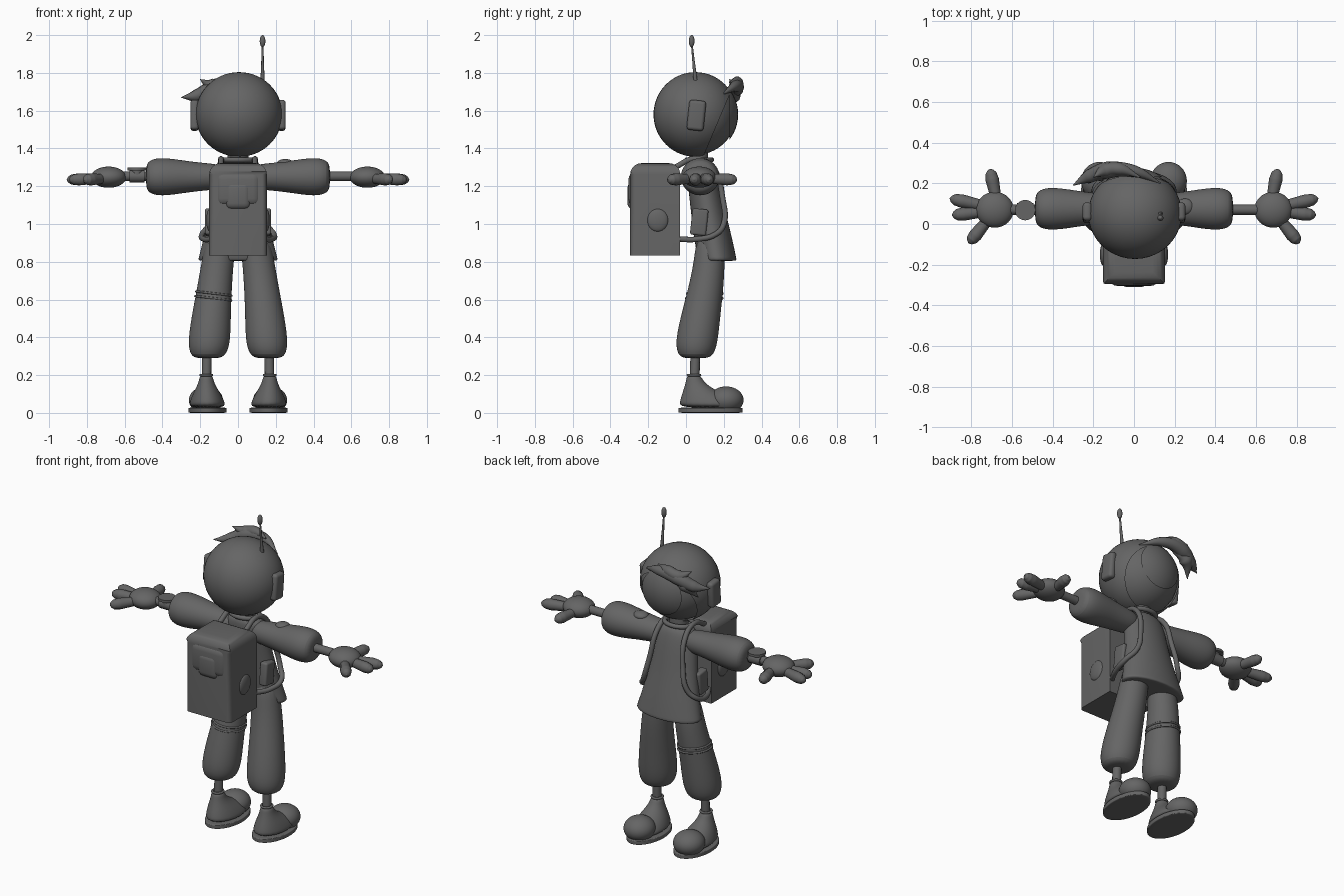
import bpy, bmesh
from math import cos, sin, pi, radians
from mathutils import Vector, Matrix

default_cube = bpy.data.objects.get("Cube")
if default_cube:
    bpy.data.objects.remove(default_cube, do_unlink=True)

grey = bpy.data.materials.new("plain_grey")
grey.use_nodes = True
grey.diffuse_color = (0.13, 0.13, 0.13, 1)
grey.node_tree.nodes["Principled BSDF"].inputs["Base Color"].default_value = grey.diffuse_color


def finish(name, bm, subdivide=0):
    """Turn a bmesh into a smooth, coloured object."""
    bmesh.ops.recalc_face_normals(bm, faces=bm.faces)
    mesh = bpy.data.meshes.new(name)
    bm.to_mesh(mesh)
    bm.free()
    mesh.materials.append(grey)
    part = bpy.data.objects.new(name, mesh)
    bpy.context.collection.objects.link(part)
    if subdivide:
        modifier = part.modifiers.new("smooth", "SUBSURF")
        modifier.levels = modifier.render_levels = subdivide
    bpy.ops.object.select_all(action="DESELECT")
    part.select_set(True)
    bpy.context.view_layer.objects.active = part
    bpy.ops.object.shade_smooth_by_angle(angle=radians(40))
    return part


def loft(name, rings, axis="z", subdivide=2, sides=20):
    """Skin ellipses given as (centre, radius, radius), stacked along an axis."""
    bm = bmesh.new()
    loops = []
    for centre, ra, rb in rings:
        loop = []
        for i in range(sides):
            a, b = ra * cos(2 * pi * i / sides), rb * sin(2 * pi * i / sides)
            offset = Vector((a, b, 0)) if axis == "z" else Vector((0, a, b))
            loop.append(bm.verts.new(Vector(centre) + offset))
        loops.append(loop)
    for low, high in zip(loops, loops[1:]):
        for i in range(sides):
            j = (i + 1) % sides
            bm.faces.new((low[i], low[j], high[j], high[i]))
    bm.faces.new(loops[0])
    bm.faces.new(loops[-1])
    return finish(name, bm, subdivide)


def ball(name, centre, size, cut=None):
    """Ellipsoid; cut = (plane point, normal) removes the side the normal points to."""
    bm = bmesh.new()
    bmesh.ops.create_uvsphere(bm, u_segments=40, v_segments=28, radius=1)
    bmesh.ops.transform(bm, matrix=Matrix.Translation(centre) @ Matrix.Diagonal((*size, 1)), verts=bm.verts)
    if cut:
        bmesh.ops.bisect_plane(bm, geom=bm.verts[:] + bm.edges[:] + bm.faces[:],
                               plane_co=cut[0], plane_no=cut[1], clear_outer=True)
    return finish(name, bm)


def box(name, centre, size, bevel, turn=0, axis="X"):
    """Rounded box."""
    bm = bmesh.new()
    bmesh.ops.create_cube(bm, size=1)
    bmesh.ops.transform(bm, matrix=Matrix.Diagonal((*size, 1)), verts=bm.verts)
    bmesh.ops.bevel(bm, geom=bm.edges[:], offset=bevel, segments=4, profile=0.5, affect="EDGES")
    place = Matrix.Translation(centre) @ Matrix.Rotation(radians(turn), 4, axis)
    bmesh.ops.transform(bm, matrix=place, verts=bm.verts)
    return finish(name, bm)


def tube(name, points, thickness, taper=None, closed=False):
    """Round tube along a smooth path, with an optional radius factor per point."""
    curve = bpy.data.curves.new(name, "CURVE")
    curve.dimensions = "3D"
    curve.bevel_depth, curve.bevel_resolution = thickness, 3
    curve.resolution_u, curve.use_fill_caps = 8, True
    spline = curve.splines.new("BEZIER")
    spline.bezier_points.add(len(points) - 1)
    spline.use_cyclic_u = closed
    for i, (point, position) in enumerate(zip(spline.bezier_points, points)):
        point.co = position
        point.handle_left_type = point.handle_right_type = "AUTO"
        point.radius = taper[i] if taper else 1
    curve.materials.append(grey)
    part = bpy.data.objects.new(name, curve)
    bpy.context.collection.objects.link(part)
    bpy.ops.object.select_all(action="DESELECT")
    part.select_set(True)
    bpy.context.view_layer.objects.active = part
    bpy.ops.object.convert(target="MESH")
    bpy.ops.object.shade_smooth_by_angle(angle=radians(40))
    return part


def hoop(name, centre, rx, ry, thickness, tilt=0):
    """Horizontal ring, tilted sideways by a height per unit of x."""
    path = []
    for i in range(12):
        x, y = rx * cos(pi * i / 6), ry * sin(pi * i / 6)
        path.append(Vector(centre) + Vector((x, y, tilt * x)))
    return tube(name, path, thickness, closed=True)


# Head: open helmet shell, face and raised visor
head = Vector((0.005, 0.05, 1.58))
opening = head + Vector((0, 0.2, 0.15))
ball("helmet", head, (0.23, 0.222, 0.224), (opening, (0, 0.92, -0.39)))
ball("face", head, (0.22, 0.216, 0.214))
ball("visor", head, (0.225, 0.226, 0.222), (head + Vector((0, 0.18, 0)), (0, -1, 0)))
ball("antenna_tip", (0.13, 0.03, 1.968), (0.015, 0.015, 0.032))
tube("antenna_rod", [(0.13, 0.05, 1.76), (0.13, 0.04, 1.86), (0.13, 0.031, 1.95)], 0.007, [1.6, 1, 0.7])

# Hair swept over the brow
tube("hair_sweep", [(0.13, 0.2, 1.69), (0, 0.26, 1.73), (-0.13, 0.265, 1.72), (-0.22, 0.235, 1.68),
                    (-0.3, 0.19, 1.67)], 0.042, [0.1, 0.7, 1, 0.8, 0.05])
tube("hair_top_lock", [(0.03, 0.23, 1.75), (-0.07, 0.27, 1.75), (-0.14, 0.265, 1.735), (-0.2, 0.23, 1.765)],
     0.035, [0.1, 0.9, 1, 0.05])
tube("hair_side_lock", [(-0.08, 0.25, 1.71), (-0.17, 0.25, 1.68), (-0.225, 0.2, 1.6)], 0.04, [0.3, 1, 0.05])

# Neck, collar and flared tunic
loft("neck", [((0, 0.07, 1.28), 0.055, 0.05), ((0, 0.065, 1.42), 0.055, 0.05)], subdivide=0)
hoop("collar", (0, 0.07, 1.34), 0.085, 0.065, 0.014)
loft("tunic", [((0, 0.165, 0.805), 0.215, 0.105), ((0, 0.165, 0.807), 0.215, 0.105),
               ((0, 0.145, 0.92), 0.185, 0.102), ((0, 0.118, 1.06), 0.155, 0.093),
               ((0, 0.095, 1.2), 0.14, 0.085), ((0, 0.08, 1.29), 0.135, 0.075),
               ((0, 0.072, 1.335), 0.085, 0.058)])

# Backpack with rounded upper and outer edges
bm = bmesh.new()
bmesh.ops.create_cube(bm, size=1)
bmesh.ops.transform(bm, matrix=Matrix.Translation((0, -0.163, 1.077)) @ Matrix.Diagonal((0.305, 0.265, 0.49, 1)),
                    verts=bm.verts)
rounded = [e for e in bm.edges if all(v.co.z > 1.2 for v in e.verts)]
bmesh.ops.bevel(bm, geom=rounded, offset=0.06, segments=6, profile=0.5, affect="EDGES")
upright = [e for e in bm.edges if all(v.co.y < -0.29 for v in e.verts)
           and abs(e.verts[0].co.z - e.verts[1].co.z) > 0.3]
bmesh.ops.bevel(bm, geom=upright, offset=0.025, segments=4, profile=0.5, affect="EDGES")
finish("backpack", bm)
box("backpack_flap", (0, -0.255, 1.185), (0.25, 0.1, 0.19), 0.045)
box("backpack_flap_tongue", (0, -0.27, 1.15), (0.14, 0.08, 0.15), 0.035)

for side, label in ((1, "left"), (-1, "right")):
    def at(x, y, z):
        return (side * x, y, z)

    # Ear pad, side pocket, hip pouch and shoulder strap
    box(label + "_ear_pad", at(0.23, 0.055, 1.575), (0.045, 0.09, 0.16), 0.018, -6)
    ball(label + "_backpack_pocket", at(0.15, -0.15, 1.02), (0.018, 0.055, 0.06))
    box(label + "_hip_pouch", at(0.15, 0.07, 1.01), (0.05, 0.085, 0.14), 0.012, -6)
    tube(label + "_strap", [at(0.09, -0.06, 1.3), at(0.09, 0.05, 1.345), at(0.095, 0.14, 1.3),
                            at(0.115, 0.195, 1.13), at(0.15, 0.2, 1.0), at(0.19, 0.155, 0.945),
                            at(0.18, 0.06, 0.92), at(0.13, -0.04, 0.92)], 0.015)

    # Puffed sleeve and forearm
    sleeve = [(0.06, 0.06), (0.13, 0.073), (0.24, 0.083), (0.34, 0.1), (0.42, 0.107), (0.47, 0.092), (0.488, 0.06)]
    loft(label + "_sleeve", [(at(x, 0.075, 1.25), r, r * 0.96) for x, r in sleeve], "x")
    tube(label + "_forearm", [at(0.45, 0.07, 1.253), at(0.64, 0.07, 1.253)], 0.026)

    # Hand: palm, three fingers and thumb
    ball(label + "_palm", at(0.685, 0.07, 1.248), (0.093, 0.088, 0.056))
    fingers = {"index": ((0.72, 0.085), (0.888, 0.122)), "middle": ((0.72, 0.062), (0.878, 0.045)),
               "little": ((0.71, 0.03), (0.803, -0.083)), "thumb": ((0.675, 0.11), (0.705, 0.255))}
    for finger, (base, tip) in fingers.items():
        base, tip = Vector((*base, 1.24)), Vector((*tip, 1.235))
        steps = (0, 0.3, 0.75, 0.95, 1.06, 1.11)
        tube(label + "_" + finger, [at(*base.lerp(tip, t)) for t in steps], 0.033, [0.7, 0.85, 1, 0.85, 0.5, 0.05])

    # Baggy trouser leg and shin
    loft(label + "_trouser_leg", [(at(0.16, 0.05, 0.288), 0.06, 0.06), (at(0.158, 0.052, 0.305), 0.095, 0.095),
                                  (at(0.153, 0.055, 0.37), 0.114, 0.114), (at(0.143, 0.075, 0.5), 0.106, 0.107),
                                  (at(0.125, 0.105, 0.66), 0.093, 0.094), (at(0.108, 0.125, 0.8), 0.086, 0.083),
                                  (at(0.085, 0.125, 0.95), 0.08, 0.07)])
    tube(label + "_shin", [at(0.167, 0.045, 0.17), at(0.165, 0.05, 0.32)], 0.026)

    # Shoe: sole, upper, bulbous toe and cuff
    loft(label + "_sole", [(at(0.162, 0.13, z), 0.103, 0.173) for z in (0, 0.002, 0.026, 0.028)])
    loft(label + "_shoe_upper", [(at(0.162, 0.13, 0.025), 0.099, 0.168), (at(0.163, 0.12, 0.06), 0.093, 0.155),
                                 (at(0.165, 0.09, 0.1), 0.075, 0.112), (at(0.167, 0.06, 0.135), 0.054, 0.07),
                                 (at(0.168, 0.045, 0.17), 0.039, 0.045), (at(0.168, 0.042, 0.202), 0.034, 0.036)])
    ball(label + "_toe", at(0.17, 0.212, 0.068), (0.09, 0.093, 0.072), (at(0, 0, 0.01), (0, 0, -1)))
    hoop(label + "_shoe_cuff", at(0.168, 0.042, 0.2), 0.03, 0.032, 0.007)

# Knee bands, wrist watch and sleeve badge
hoop("knee_band_upper", (-0.128, 0.1, 0.632), 0.093, 0.094, 0.006, -0.12)
hoop("knee_band_lower", (-0.131, 0.097, 0.607), 0.095, 0.096, 0.006, -0.12)
tube("watch_band", [(-0.575, 0.07, 1.253), (-0.495, 0.07, 1.253)], 0.034)
loft("watch_stem", [((-0.535, 0.068, z), 0.03, 0.03) for z in (1.26, 1.285)], subdivide=0)
loft("watch_face", [((-0.535, 0.068, z), 0.05, 0.05) for z in (1.283, 1.298)], subdivide=0, sides=32)
ball("sleeve_badge", (0.25, 0.085, 1.32), (0.045, 0.04, 0.024))
